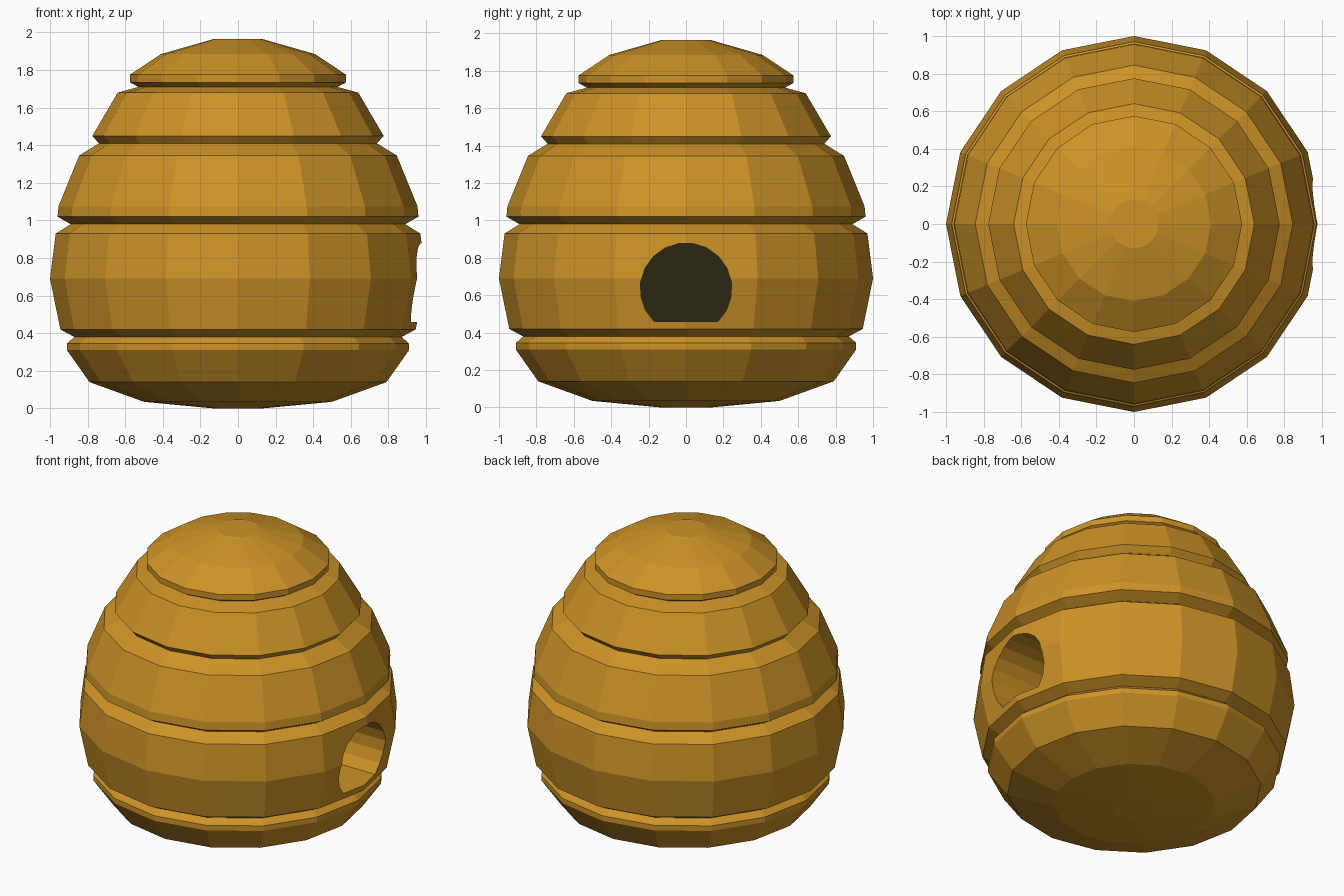
import bpy, bmesh, math

if "Cube" in bpy.data.objects:
    bpy.data.objects.remove(bpy.data.objects["Cube"])

SIDES = 16


def material(name, rgb):
    m = bpy.data.materials.new(name)
    m.diffuse_color = (*rgb, 1)
    m.use_nodes = True
    m.node_tree.nodes["Principled BSDF"].inputs["Base Color"].default_value = m.diffuse_color
    return m


honey = material("honey straw", (0.61, 0.292, 0.020))
dark = material("dark hollow", (0.023, 0.021, 0.006))


def make_object(name, bm, mat):
    bmesh.ops.recalc_face_normals(bm, faces=bm.faces)
    me = bpy.data.meshes.new(name)
    bm.to_mesh(me)
    bm.free()
    me.materials.append(mat)
    ob = bpy.data.objects.new(name, me)
    bpy.context.collection.objects.link(ob)
    return ob


# Hive body: stacked straw rings as one lathed profile (radius, height)
profile = [
    (0.13, 0.0), (0.50, 0.035), (0.79, 0.14), (0.91, 0.31), (0.91, 0.345),
    (0.87, 0.38), (0.945, 0.42), (1.0, 0.69), (0.97, 0.93), (0.89, 0.98),
    (0.96, 1.02), (0.955, 1.075), (0.845, 1.345), (0.74, 1.41),
    (0.775, 1.45), (0.64, 1.68), (0.53, 1.71), (0.575, 1.735),
    (0.575, 1.775), (0.41, 1.885), (0.13, 1.965),
]
bm = bmesh.new()
rings = []
for r, z in profile:
    rings.append([bm.verts.new((r * math.cos(a), r * math.sin(a), z))
                  for a in (2 * math.pi * i / SIDES for i in range(SIDES))])
for lo, hi in zip(rings, rings[1:]):
    for i in range(SIDES):
        j = (i + 1) % SIDES
        bm.faces.new((lo[i], lo[j], hi[j], hi[i]))
bm.faces.new(rings[0][::-1])
bm.faces.new(rings[-1])
hive = make_object("hive_body", bm, honey)


# Entrance outline: round arch with a flat floor, in the y-z plane
def arch(bm, x):
    cz, r, floor = 0.635, 0.245, 0.46
    start = math.asin((floor - cz) / r)
    n = 15
    pts = []
    for i in range(n + 1):
        a = start + (math.pi - 2 * start) * i / n
        pts.append(bm.verts.new((x, r * math.cos(a), cz + r * math.sin(a))))
    return pts


# Cutter for the entrance tunnel
DEPTH_X = 0.48
bm = bmesh.new()
a, b = arch(bm, DEPTH_X), arch(bm, 1.2)
bm.faces.new(a)
bm.faces.new(b)
for i in range(len(a)):
    j = (i + 1) % len(a)
    bm.faces.new((a[i], a[j], b[j], b[i]))
cutter = make_object("entrance_cutter", bm, honey)
cutter.hide_render = True
cutter.hide_viewport = True

mod = hive.modifiers.new("entrance", 'BOOLEAN')
mod.operation = 'DIFFERENCE'
mod.solver = 'EXACT'
mod.object = cutter

# Dark back of the entrance
bm = bmesh.new()
face = bm.faces.new(arch(bm, DEPTH_X + 0.004))
back = bmesh.ops.extrude_face_region(bm, geom=[face])
for v in back["geom"]:
    if isinstance(v, bmesh.types.BMVert):
        v.co.x -= 0.006
make_object("entrance_hollow", bm, dark)
